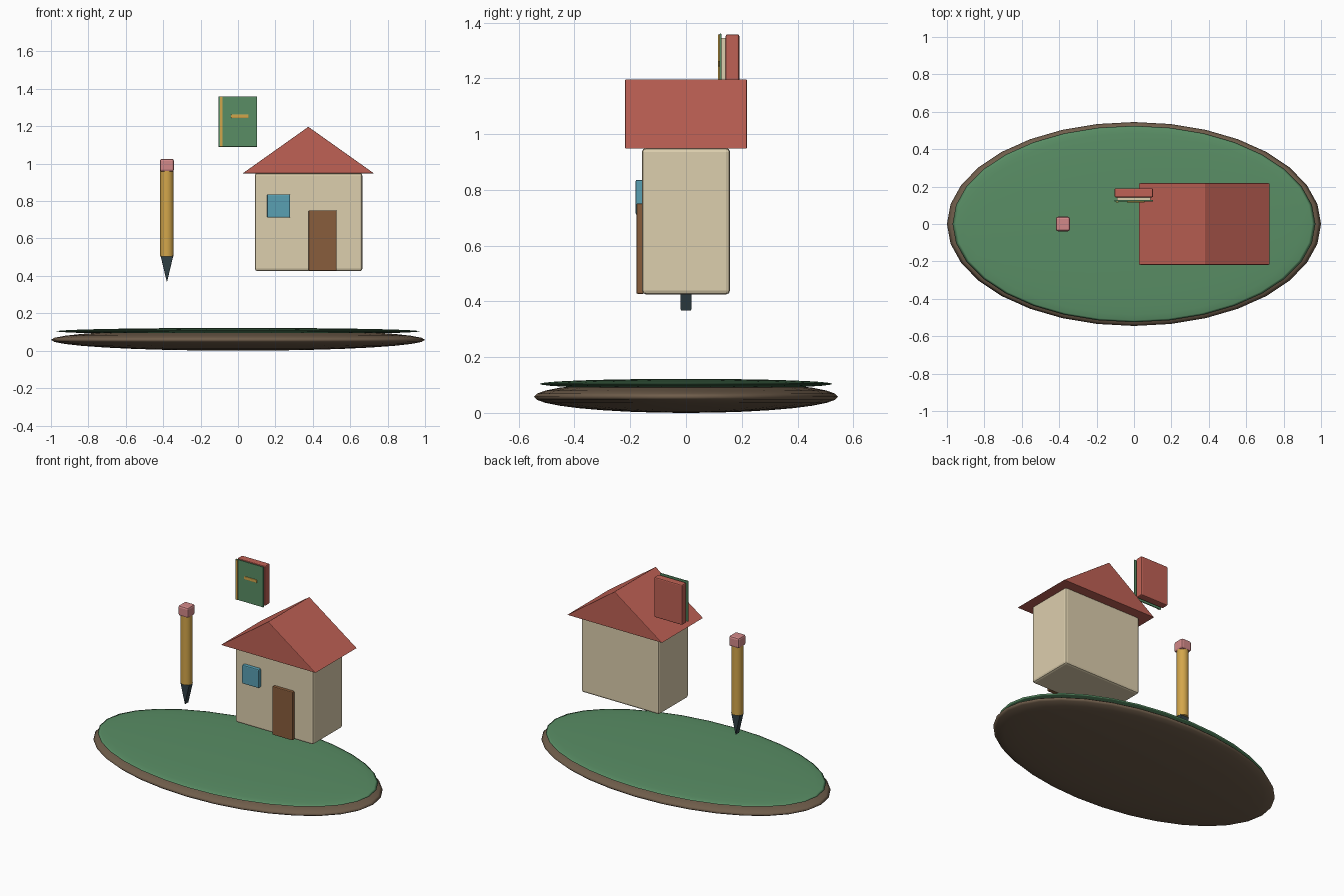
import bpy, bmesh
from math import radians

if "Cube" in bpy.data.objects:
    bpy.data.objects.remove(bpy.data.objects["Cube"])


def material(name, rgb):
    m = bpy.data.materials.new(name)
    m.diffuse_color = (*rgb, 1)
    m.use_nodes = True
    m.node_tree.nodes["Principled BSDF"].inputs["Base Color"].default_value = m.diffuse_color
    return m


GREEN = material("green", (0.10, 0.27, 0.13))
BROWN = material("earth", (0.16, 0.11, 0.07))
CREAM = material("cream", (0.72, 0.62, 0.42))
RED = material("red", (0.52, 0.12, 0.09))
WOOD = material("wood", (0.25, 0.11, 0.045))
BLUE = material("blue", (0.10, 0.35, 0.45))
GOLD = material("gold", (0.65, 0.38, 0.07))
PINK = material("pink", (0.65, 0.25, 0.25))
DARK = material("dark", (0.03, 0.05, 0.06))


def finish(ob, name, mat, bevel=0):
    ob.name = name
    ob.data.materials.append(mat)
    if bevel:
        mod = ob.modifiers.new("bevel", "BEVEL")
        mod.width = bevel
        mod.segments = 2
    return ob


def box(name, x, y, z, mat, bevel=0):
    """Box given by its extents on each axis."""
    ends = (x, y, z)
    bpy.ops.mesh.primitive_cube_add(size=1, location=[(a + b) / 2 for a, b in ends])
    ob = bpy.context.object
    ob.scale = [b - a for a, b in ends]
    bpy.ops.object.transform_apply(location=False, rotation=False, scale=True)
    return finish(ob, name, mat, bevel)


def prism(name, outline, depth, mat, bevel=0):
    """Outline in x and z, extruded from -depth to +depth in y."""
    bm = bmesh.new()
    face = bm.faces.new([bm.verts.new((x, -depth, z)) for x, z in outline])
    new = bmesh.ops.extrude_face_region(bm, geom=[face])["geom"]
    verts = [g for g in new if isinstance(g, bmesh.types.BMVert)]
    bmesh.ops.translate(bm, verts=verts, vec=(0, 2 * depth, 0))
    bmesh.ops.recalc_face_normals(bm, faces=bm.faces)
    me = bpy.data.meshes.new(name)
    bm.to_mesh(me)
    bm.free()
    ob = bpy.data.objects.new(name, me)
    bpy.context.collection.objects.link(ob)
    return finish(ob, name, mat, bevel)


def disc(name, size, z, mat):
    """Flattened sphere."""
    bpy.ops.mesh.primitive_uv_sphere_add(segments=32, ring_count=16, location=(0, 0, z))
    ob = bpy.context.object
    ob.scale = size
    bpy.ops.object.transform_apply(location=False, rotation=False, scale=True)
    bpy.ops.object.shade_smooth()
    return finish(ob, name, mat)


# island
disc("earth_base", (1.0, 0.545, 0.058), 0.058, BROWN)
disc("grass_top", (0.97, 0.525, 0.018), 0.104, GREEN)

# house
box("house_walls", (0.09, 0.665), (-0.158, 0.158), (0.425, 0.95), CREAM, 0.014)
prism("house_roof", [(0.025, 0.948), (0.727, 0.948), (0.376, 1.197)], 0.218, RED, 0.003)
box("house_door", (0.378, 0.527), (-0.178, -0.15), (0.427, 0.751), WOOD, 0.005)
box("house_window", (0.155, 0.279), (-0.181, -0.15), (0.711, 0.836), BLUE, 0.006)

# pencil
bpy.ops.mesh.primitive_cylinder_add(vertices=20, radius=0.036, depth=0.46,
                                    location=(-0.38, 0, 0.735))
shaft = finish(bpy.context.object, "pencil_shaft", GOLD)
bpy.ops.object.shade_smooth_by_angle(angle=radians(40))
prism("pencil_tip", [(-0.414, 0.508), (-0.38, 0.365), (-0.346, 0.508)], 0.02, DARK, 0.003)
box("pencil_eraser", (-0.418, -0.342), (-0.039, 0.039), (0.957, 1.026), PINK, 0.012)

# book
box("book_body", (-0.104, 0.102), (0.142, 0.191), (1.09, 1.358), RED, 0.007)
box("book_pages", (-0.09, 0.088), (0.126, 0.146), (1.104, 1.344), CREAM)
box("book_cover", (-0.104, 0.102), (0.12, 0.128), (1.09, 1.36), GREEN, 0.002)
box("book_spine_strip", (-0.097, -0.084), (0.115, 0.122), (1.092, 1.358), GOLD)
box("book_label_bar", (-0.037, 0.057), (0.115, 0.122), (1.243, 1.263), GOLD, 0.003)
